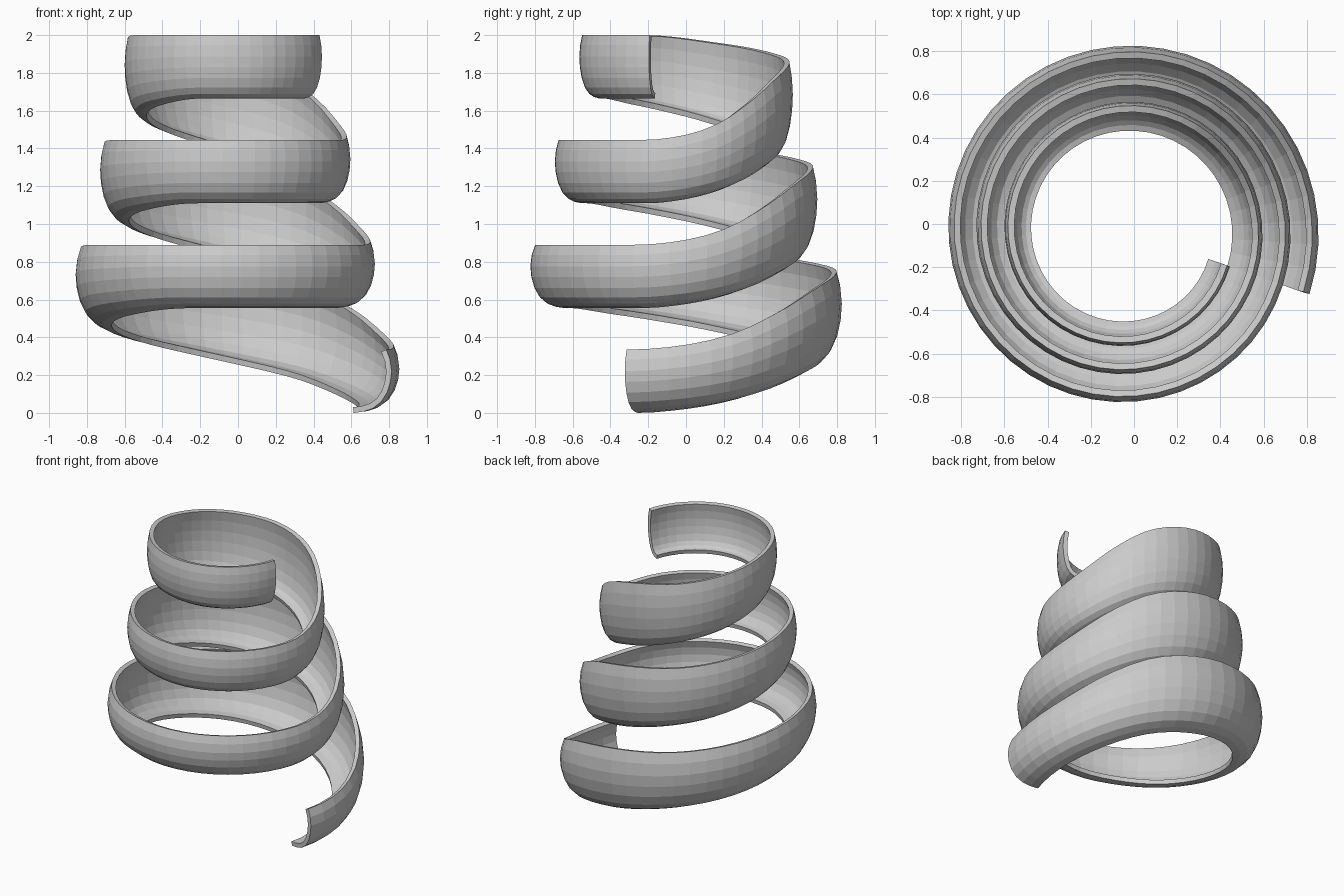
import bpy, bmesh, math

cube = bpy.data.objects.get("Cube")
if cube:
    bpy.data.objects.remove(cube)

TURNS, STEPS = 3, 48
START = -19            # angle in degrees where every turn begins
PITCH, HEIGHT = 0.555, 0.335
CENTRE = (-0.035, -0.032)

# Share of the pitch climbed by each edge of the ribbon (angle, share)
TOP = [(-19, 0), (2, .045), (20, .16), (39, .37), (60, .59), (85, .73),
       (117, .82), (156, .92), (200, 1), (341, 1)]
BOTTOM = [(-19, 0), (2, .035), (20, .1), (37, .19), (60, .33), (87, .46),
          (114, .58), (157, .75), (180, .84), (210, .93), (250, 1), (341, 1)]
# Ribbon section: inward share of the width, share of the height
SECTION = [(.14, 1), (.04, .84), (0, .66), (.03, .49), (.12, .32),
           (.28, .17), (.5, .07), (.75, .02), (1, 0)]


def climb(table, angle):
    """Smooth interpolation through the table."""
    def slope(i):
        if i == 0 or i == len(table) - 1:
            return 0
        (a, p), (b, q) = table[i - 1], table[i + 1]
        return 0 if 1 in (table[i][1], p) else (q - p) / (b - a)
    for i in range(len(table) - 1):
        (a, p), (b, q) = table[i], table[i + 1]
        if angle <= b:
            d, s = b - a, (angle - a) / (b - a)
            h = s * s * (3 - 2 * s)
            return (p + (q - p) * h + slope(i) * d * s * (1 - s) ** 2
                    - slope(i + 1) * d * s * s * (1 - s))
    return 1


# Spiral ribbon: sweep the section along the stepped climb
bm = bmesh.new()
rings = []
for n in range(TURNS * STEPS + 1):
    turn, step = divmod(n, STEPS)
    t = n / STEPS
    angle = START + 360 * step / STEPS
    a = math.radians(angle)
    radius = 0.897 - 0.13 * t
    width = 0.212 - 0.038 * t
    low = PITCH * (turn + climb(BOTTOM, angle))
    high = PITCH * (turn + climb(TOP, angle)) + HEIGHT
    ring = []
    for u, v in SECTION:
        r = radius - u * width
        ring.append(bm.verts.new((CENTRE[0] + r * math.cos(a),
                                  CENTRE[1] + r * math.sin(a),
                                  low + (high - low) * v)))
    rings.append(ring)
for p, q in zip(rings, rings[1:]):
    for i in range(len(SECTION) - 1):
        bm.faces.new((p[i], p[i + 1], q[i + 1], q[i]))
mesh = bpy.data.meshes.new("spiral_ribbon")
bm.to_mesh(mesh)
bm.free()
ribbon = bpy.data.objects.new("spiral_ribbon", mesh)
bpy.context.collection.objects.link(ribbon)

# Wall thickness grows inward from the outer skin
wall = ribbon.modifiers.new("wall", 'SOLIDIFY')
wall.thickness = 0.03
wall.offset = -1

grey = bpy.data.materials.new("light_grey")
grey.use_nodes = True
colour = (0.6, 0.6, 0.6, 1)
grey.diffuse_color = colour
grey.node_tree.nodes["Principled BSDF"].inputs["Base Color"].default_value = colour
mesh.materials.append(grey)
